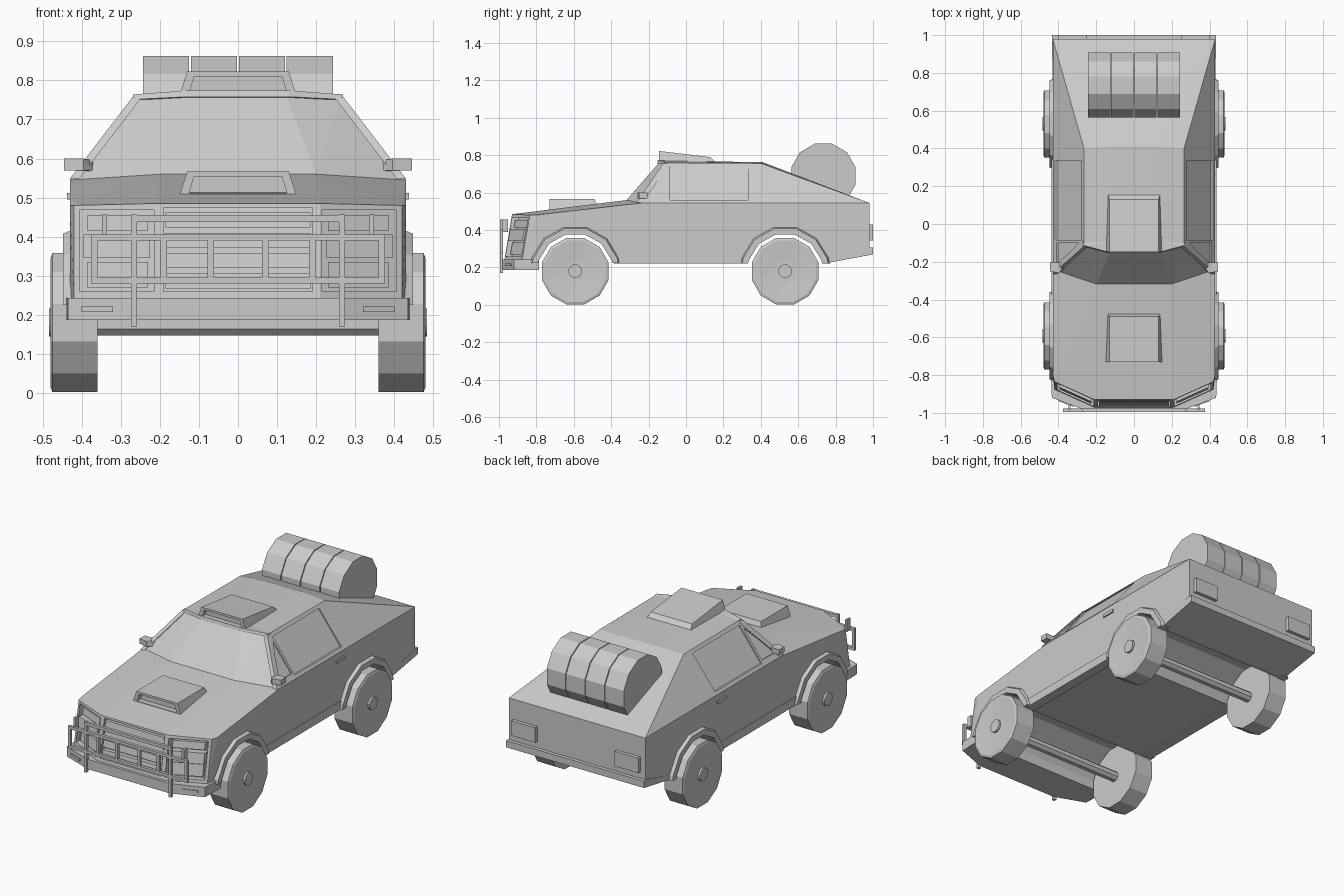
import bpy, bmesh, math
from mathutils import Vector, Matrix

if "Cube" in bpy.data.objects:
    bpy.data.objects.remove(bpy.data.objects["Cube"])

def make(name, bm):
    bmesh.ops.recalc_face_normals(bm, faces=bm.faces)
    me = bpy.data.meshes.new(name)
    bm.to_mesh(me)
    bm.free()
    ob = bpy.data.objects.new(name, me)
    bpy.context.collection.objects.link(ob)
    return ob

def hull(name, pts, sym=False):
    """Convex solid around points; sym adds their mirror images in x."""
    bm = bmesh.new()
    pts = list(pts) + ([(-x, y, z) for x, y, z in pts] if sym else [])
    for p in set(pts):
        bm.verts.new(p)
    r = bmesh.ops.convex_hull(bm, input=bm.verts)
    loose = [v for v in bm.verts if not v.link_faces]
    bmesh.ops.delete(bm, geom=loose, context='VERTS')
    bmesh.ops.dissolve_limit(bm, angle_limit=0.02, verts=bm.verts, edges=bm.edges)
    return make(name, bm)

def box(name, x0, x1, y0, y1, z0, z1):
    return hull(name, [(x, y, z) for x in (x0, x1) for y in (y0, y1) for z in (z0, z1)])

def revolve(name, y, z, rings, n=12):
    """Solid along x from (x, radius) rings, with a flat side at the bottom."""
    bm = bmesh.new()
    loops = []
    for x, r in rings:
        loops.append([bm.verts.new((x, y + r * math.sin((i + .5) * math.tau / n),
                                    z - r * math.cos((i + .5) * math.tau / n))) for i in range(n)])
    for a, b in zip(loops, loops[1:]):
        for i in range(n):
            bm.faces.new((a[i], a[(i + 1) % n], b[(i + 1) % n], b[i]))
    bm.faces.new(loops[0])
    bm.faces.new(loops[-1])
    return make(name, bm)

def cut(ob, cutter):
    cutter.hide_render = True
    m = ob.modifiers.new("cut", 'BOOLEAN')
    m.operation, m.solver, m.object = 'DIFFERENCE', 'EXACT', cutter
    bpy.context.view_layer.objects.active = ob
    bpy.ops.object.modifier_apply(modifier=m.name)
    bpy.data.objects.remove(cutter)

def fascia(x, z):
    return -.93 - (.48 - z) * .17 + max(0, abs(x) - .21) * .45

def nose_slab(name, x0, x1, z0, z1, front, back):
    """Block following the raked front; front/back are offsets along y."""
    return hull(name, [(x, fascia(x, z) + o, z) for x in (x0, x1) for z in (z0, z1) for o in (front, back)])

def side_slab(name, s, outline, out, inn):
    """Block on the sloped cabin side from a (y, z) outline."""
    return hull(name, [(s * (.43 - (z - .545) * .767 + o), y, z) for y, z in outline for o in (out, inn)])

AXLES = (-.592, .53)

# Lower body with through wheel arches
body = hull("lower_body", [
    (.21, -.93, .485), (.42, -.835, .48), (.21, fascia(.21, .24), .24), (.42, fascia(.42, .24), .24),
    (.43, -.80, .48), (.43, -.80, .24), (.2, -.32, .56), (.43, -.24, .545), (.43, .98, .545),
    (.43, .98, .28), (.43, .75, .225), (.43, -.37, .225)], True)
for y in AXLES:
    cut(body, revolve("arch_cutter", y, .18, [(-.6, .205), (.6, .205)]))

# Recessed lamps and grille in the nose
for s in (-1, 1):
    cut(body, nose_slab("lamp_cutter", s * .215, s * .405, .26, .468, -.1, .035))
    nose_slab("headlamp", s * .225, s * .395, .345, .405, -.005, .05)
    nose_slab("upper_lamp", s * .23, s * .385, .415, .455, .012, .05)
    nose_slab("lower_lamp", s * .23, s * .385, .27, .335, .018, .05)
cut(body, nose_slab("grille_cutter", -.19, .19, .26, .475, -.1, .03))
for i in range(4):
    z = .268 + i * .052
    nose_slab("grille_slat", -.185, .185, z, z + .038, .006, .05)

# Cabin with recessed side windows
cabin = hull("cabin", [
    (.2, -.32, .558), (.43, -.24, .545), (.12, -.135, .771), (.265, -.10, .76), (.265, .40, .757),
    (.12, .41, .763), (.43, .98, .545)], True)
for s in (-1, 1):
    cut(cabin, side_slab("window_cutter", s, [(-.085, .56), (.335, .56), (.335, .742), (-.085, .742)], .05, -.01))
    cut(cabin, side_slab("quarter_cutter", s, [(-.225, .57), (-.10, .57), (-.10, .725)], .05, -.008))

# Windscreen frame
for s in (-1, 1):
    a, b = Vector((s * .418, -.25, .548)), Vector((s * .258, -.108, .757))
    hull("screen_pillar", [tuple(p + Vector((s * dx, dy, 0))) for p in (a, b)
                           for dx in (-.012, .012) for dy in (-.014, .02)])
hull("screen_header", [(.13, -.155, .758), (.13, -.15, .774), (.268, -.12, .751), (.268, -.113, .764),
                       (.13, -.1, .771), (.26, -.08, .755)], True)

# Hood and roof scoops with open mouths
def scoop(name, y0, y1, y2, zb0, zt0, zt1, zb1):
    ob = hull(name, [(.15, y0, zb0), (.13, y0, zt0), (.13, y1, zt1), (.14, y2, zb1)], True)
    h = zt0 - zb0
    cut(ob, hull("mouth_cutter", [(x, y, z) for y in (y0 - .05, y0 + .03)
                                  for x, z in ((.125, zb0 + h * .12), (.112, zt0 - h * .2))], True))
scoop("hood_scoop", -.73, -.49, -.475, .505, .567, .567, .535)
scoop("roof_scoop", -.145, .13, .165, .76, .823, .79, .755)

# Wheels, hubs and axles
for y in AXLES:
    revolve("axle", y, .175, [(-.38, .03), (.38, .03)], 8)
    for s in (-1, 1):
        revolve("wheel", y, .18, [(s * .36, .184), (s * .475, .184), (s * .48, .17), (s * .472, .06)])
        revolve("hub", y, .18, [(s * .46, .037), (s * .484, .037)])

# Flared fender arches
def flare(s, y, r0, r1):
    bm = bmesh.new()
    rows = []
    for i in range(8):
        t = math.radians(-12 + 204 * i / 7)
        c, d = math.cos(t), math.sin(t)
        rows.append([bm.verts.new((s * x, y + r * c, max(.18 + r * d, .22 if y > 0 else .225)))
                     for x, r in ((.40, r0), (.448, r0), (.448, r1 - .01), (.425, r1), (.40, r1))])
    for a, b in zip(rows, rows[1:]):
        for i in range(5):
            bm.faces.new((a[i], a[(i + 1) % 5], b[(i + 1) % 5], b[i]))
    bm.faces.new(rows[0])
    bm.faces.new(rows[-1])
    bmesh.ops.remove_doubles(bm, verts=bm.verts, dist=1e-5)
    make("fender_flare", bm)

for s in (-1, 1):
    for y in AXLES:
        flare(s, y, .203, .245)
    # Sills, mirrors, door handles, tail lamps
    box("sill", s * .38, s * .436, -.385, .32, .22, .268)
    hull("mirror", [(s * .37, -.235, .568), (s * .37, -.215, .595), (s * .395, -.26, .57), (s * .445, -.25, .57),
                    (s * .395, -.26, .60), (s * .445, -.25, .60), (s * .445, -.205, .57), (s * .445, -.205, .60),
                    (s * .395, -.205, .57), (s * .395, -.205, .60)])
    box("door_handle", s * .42, s * .438, .26, .34, .495, .512)
    box("tail_lamp", s * .25, s * .40, .97, 1.0, .345, .43)

# Bumpers
hull("front_bumper", [(x, y, z) for z in (.187, .243)
                      for x, y in ((.44, -.785), (.435, -.92), (.26, -.985))], True)
for s in (-1, 1):
    hull("bumper_lamp", [(s * x, y, z) for z in (.207, .221) for x, y in
                         ((.32, -.968), (.40, -.938), (.32, -.95), (.40, -.92))])
hull("rear_bumper", [(.43, .76, .225), (.43, .76, .25), (.435, .97, .308), (.435, 1.0, .308), (.435, 1.0, .27)], True)

# Bull bar: uprights, rails and side frames
F, B = -.995, -.978
for s in (-1, 1):
    box("bar_post", s * .258, s * .274, F, B, .17, .457)
    box("bar_stay", s * .258, s * .274, B, -.91, .20, .216)
    box("bar_outer_upright", s * .36, s * .376, F, B, .28, .405)
    for x in (.19, .07):
        box("bar_upright", s * (x - .008), s * (x + .008), F, B, .29, .395)
    box("lamp_guard", s * .335, s * .348, F + .01, B + .025, .39, .457)
box("bar_top_rail", -.274, .274, F, B, .437, .455)
box("bar_middle_rail", -.376, .376, F, B, .39, .406)
box("bar_lower_rail", -.376, .376, F, B, .28, .296)

# Four spare tyres lying across the rear deck
for i in range(4):
    x = -.243 + i * .1225
    revolve("spare_tyre", .735, .69, [(x, .178), (x + .118, .178)])
box("spare_core", -.23, .23, .64, .82, .60, .78)
